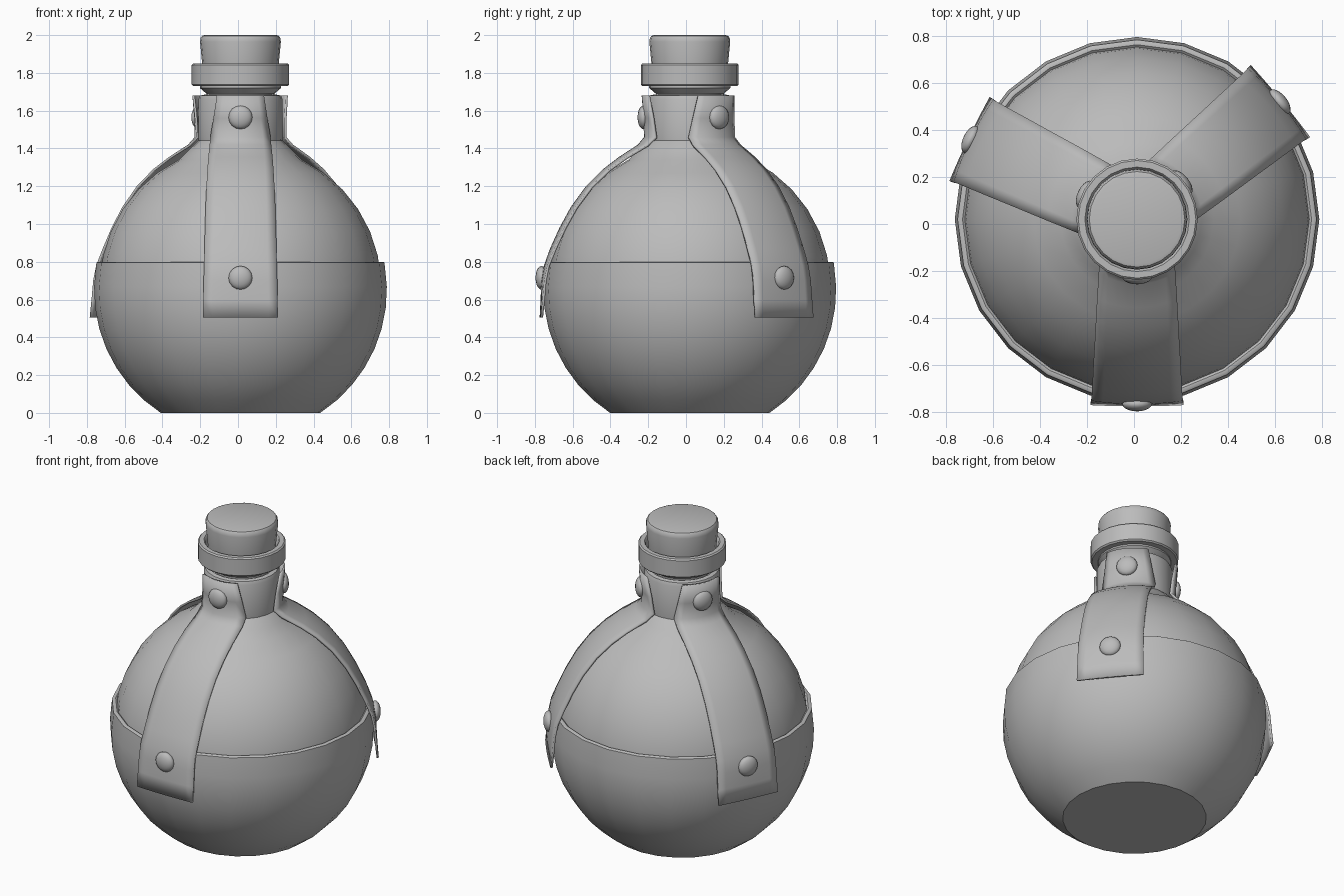
import bpy, bmesh, math
from mathutils import Matrix, Vector

cube = bpy.data.objects.get("Cube")
if cube:
    bpy.data.objects.remove(cube, do_unlink=True)

AXIS = Vector((0.013, 0.02, 0))  # the bottle axis sits slightly off centre
SIDES = 24

grey = bpy.data.materials.new("plain_grey")
grey.use_nodes = True
COLOUR = (0.5, 0.5, 0.5, 1)
grey.diffuse_color = COLOUR
grey.node_tree.nodes["Principled BSDF"].inputs["Base Color"].default_value = COLOUR


def finish(name, bm, angle=35):
    bmesh.ops.recalc_face_normals(bm, faces=bm.faces)
    mesh = bpy.data.meshes.new(name)
    bm.to_mesh(mesh)
    bm.free()
    mesh.materials.append(grey)
    obj = bpy.data.objects.new(name, mesh)
    bpy.context.collection.objects.link(obj)
    bpy.ops.object.select_all(action="DESELECT")
    obj.select_set(True)
    bpy.context.view_layer.objects.active = obj
    bpy.ops.object.shade_smooth_by_angle(angle=math.radians(angle))
    return obj


def lathe(name, profile, closed=False):
    """Spin (radius, height) points round the bottle axis."""
    bm = bmesh.new()
    rings = []
    for r, z in profile:
        rings.append([bm.verts.new(AXIS + Vector((r * math.cos(a), r * math.sin(a), z)))
                      for a in (math.tau * i / SIDES for i in range(SIDES))])
    pairs = list(zip(rings, rings[1:]))
    if closed:
        pairs.append((rings[-1], rings[0]))
    for low, high in pairs:
        for i in range(SIDES):
            j = (i + 1) % SIDES
            bm.faces.new((low[i], low[j], high[j], high[i]))
    if not closed:
        bm.faces.new(rings[0])
        bm.faces.new(rings[-1])
    return finish(name, bm)


def sphere_arc(radius, centre, z0, z1, steps):
    a0, a1 = (math.asin((z - centre) / radius) for z in (z0, z1))
    angles = [a0 + (a1 - a0) * i / steps for i in range(steps + 1)]
    return [(radius * math.cos(a), centre + radius * math.sin(a)) for a in angles]


# Round flask body with a short neck
lathe("flask_body", sphere_arc(0.745, 0.67, 0.03, 1.34, 12)
      + [(0.275, 1.39), (0.225, 1.44), (0.2, 1.46), (0.2, 1.68)])

# Thick lower cup with a rounded rim
lathe("lower_cup", sphere_arc(0.775, 0.65, 0, 0.78, 8)
      + [(0.763, 0.795), (0.755, 0.8), (0.742, 0.8), (0.73, 0.79), (0.725, 0.74)])

# Neck band, collar and stopper
lathe("neck_band", [(0.22, 1.43), (0.223, 1.46), (0.223, 1.66), (0.215, 1.68),
                    (0.19, 1.685), (0.19, 1.43)], closed=True)
lathe("neck_lip", [(0.18, 1.66), (0.18, 1.69), (0.215, 1.72), (0.215, 1.75)])
lathe("collar", [(0.2, 1.73), (0.25, 1.73), (0.258, 1.738), (0.258, 1.842),
                 (0.25, 1.85), (0.222, 1.85), (0.215, 1.842), (0.205, 1.78)], closed=True)
lathe("stopper", [(0.195, 1.76), (0.203, 1.85), (0.214, 1.965), (0.211, 1.985),
                  (0.203, 1.996), (0.19, 2.0)])

# Strap rows: distance from axis, height, half width, amount of wrap
ROWS = [(0.255, 1.68, 0.125, 1), (0.245, 1.56, 0.143, 1), (0.243, 1.46, 0.16, 1),
        (0.275, 1.42, 0.163, 0.9), (0.375, 1.355, 0.17, 0.9), (0.46, 1.29, 0.175, 0.9),
        (0.55, 1.2, 0.18, 0.9), (0.63, 1.09, 0.185, 0.9), (0.69, 0.98, 0.188, 0.9),
        (0.74, 0.87, 0.191, 0.9), (0.772, 0.78, 0.193, 0.7), (0.786, 0.7, 0.195, 0.6),
        (0.79, 0.6, 0.197, 0.4), (0.795, 0.505, 0.198, 0.2)]
COLUMNS = 8


def strap(name, turn):
    bm = bmesh.new()
    grid = []
    for r, z, half, wrap in ROWS:
        row = []
        for i in range(COLUMNS + 1):
            x = half * (2 * i / COLUMNS - 1)
            drop = (r - math.sqrt(r * r - x * x)) * wrap
            row.append(bm.verts.new((x, drop - r, z)))
        grid.append(row)
    for a, b in zip(grid, grid[1:]):
        for i in range(COLUMNS):
            bm.faces.new((a[i], b[i], b[i + 1], a[i + 1]))
    bm.transform(Matrix.Translation(AXIS) @ turn)
    obj = finish(name, bm, 50)
    thick = obj.modifiers.new("leather_thickness", "SOLIDIFY")
    thick.thickness = 0.013
    thick.offset = -1


def rivet(name, turn, r, z):
    bm = bmesh.new()
    bmesh.ops.create_uvsphere(bm, u_segments=16, v_segments=10, radius=0.063)
    bm.transform(Matrix.Translation(AXIS) @ turn @ Matrix.Translation((0, -r, z))
                 @ Matrix.Rotation(math.pi / 2, 4, "X") @ Matrix.Diagonal((1, 1, 0.5, 1)))
    finish(name, bm, 60)


# Three riveted straps, unevenly spaced round the flask
for side, degrees in (("front", 0), ("back_left", 129.5), ("back_right", 244.4)):
    turn = Matrix.Rotation(math.radians(degrees), 4, "Z")
    strap(side + "_strap", turn)
    rivet(side + "_upper_rivet", turn, 0.245, 1.565)
    rivet(side + "_lower_rivet", turn, 0.785, 0.715)
